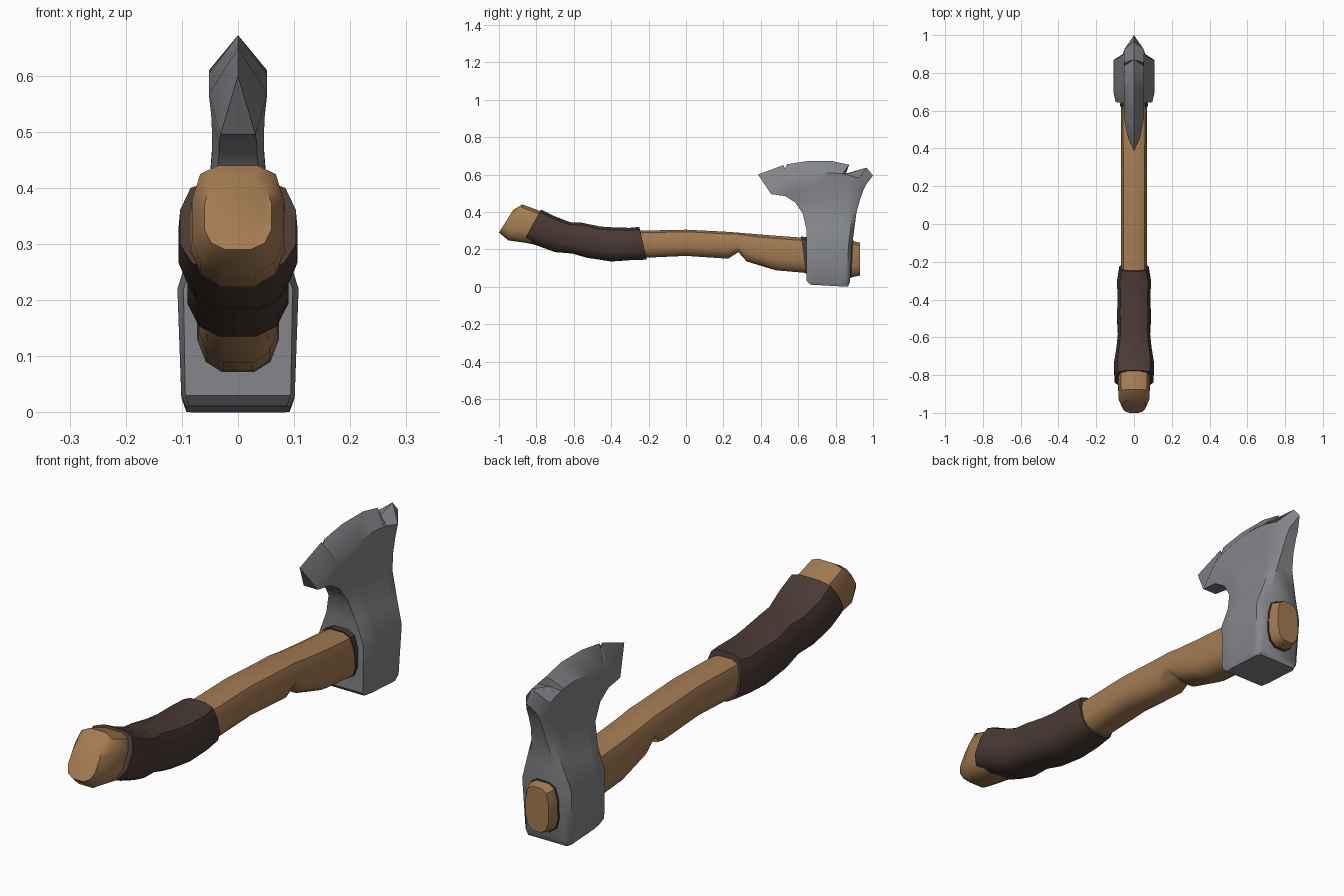
import bpy, bmesh, math


def material(name, rgb):
    m = bpy.data.materials.new(name)
    m.diffuse_color = (*rgb, 1)
    return m


WOOD = material("wood", (0.37, 0.20, 0.085))
WRAP = material("dark leather", (0.068, 0.042, 0.035))
STEEL = material("steel", (0.23, 0.24, 0.255))


def finish(bm, name, mat, angle):
    bmesh.ops.remove_doubles(bm, verts=bm.verts, dist=0.0005)
    bmesh.ops.recalc_face_normals(bm, faces=bm.faces)
    mesh = bpy.data.meshes.new(name)
    bm.to_mesh(mesh)
    bm.free()
    obj = bpy.data.objects.new(name, mesh)
    bpy.context.collection.objects.link(obj)
    mesh.materials.append(mat)
    bpy.ops.object.select_all(action='DESELECT')
    obj.select_set(True)
    bpy.context.view_layer.objects.active = obj
    bpy.ops.object.shade_smooth_by_angle(angle=math.radians(angle))
    return obj


# Cross-section, clockwise from top: (width fraction, 0 = bottom .. 1 = top)
HALF = [(0.42, 1.0), (0.82, 0.92), (1.0, 0.68), (1.0, 0.30), (0.80, 0.10), (0.38, 0.0)]
SECTION = HALF + [(-w, h) for w, h in reversed(HALF)]


def loft(name, mat, stations, angle=40):
    """Each station: top (y, z), bottom (y, z), half width."""
    bm = bmesh.new()
    rings = []
    for (ty, tz), (by, bz), w in stations:
        rings.append([bm.verts.new((w * a, by + (ty - by) * h, bz + (tz - bz) * h))
                      for a, h in SECTION])
    n = len(SECTION)
    for r, s in zip(rings, rings[1:]):
        for i in range(n):
            j = (i + 1) % n
            bm.faces.new((r[i], r[j], s[j], s[i]))
    bm.faces.new(rings[0])
    bm.faces.new(rings[-1])
    return finish(bm, name, mat, angle)


# Curved wooden handle with knob, belly notch and thick neck
loft("handle", WOOD, [
    ((-0.925, 0.41), (-1.0, 0.29), 0.06),
    ((-0.875, 0.44), (-0.95, 0.248), 0.082),
    ((-0.78, 0.405), (-0.86, 0.235), 0.085),
    ((-0.60, 0.33), (-0.68, 0.20), 0.075),
    ((-0.45, 0.30), (-0.48, 0.17), 0.07),
    ((-0.24, 0.30), (-0.22, 0.155), 0.068),
    ((0.0, 0.305), (0.0, 0.165), 0.068),
    ((0.20, 0.295), (0.225, 0.15), 0.068),
    ((0.27, 0.29), (0.28, 0.185), 0.068),
    ((0.33, 0.285), (0.325, 0.135), 0.068),
    ((0.45, 0.275), (0.48, 0.088), 0.07),
    ((0.63, 0.262), (0.63, 0.075), 0.07),
    ((0.90, 0.243), (0.88, 0.05), 0.062),
    ((0.93, 0.235), (0.93, 0.06), 0.05),
])

# Lumpy leather wrap on the grip
loft("grip_wrap", WRAP, [
    ((-0.775, 0.413), (-0.865, 0.25), 0.103),
    ((-0.71, 0.38), (-0.79, 0.218), 0.106),
    ((-0.62, 0.345), (-0.70, 0.185), 0.092),
    ((-0.56, 0.343), (-0.61, 0.178), 0.085),
    ((-0.46, 0.322), (-0.53, 0.155), 0.09),
    ((-0.40, 0.318), (-0.40, 0.135), 0.087),
    ((-0.30, 0.315), (-0.30, 0.142), 0.09),
    ((-0.25, 0.32), (-0.21, 0.145), 0.077),
])

# Leather packing between handle and head
loft("eye_packing", WRAP, [
    ((0.615, 0.268), (0.64, 0.072), 0.073),
    ((0.895, 0.248), (0.885, 0.046), 0.064),
])

# Axe head: rows from poll to cutting edge, shared columns along y
U = [0, 0.2, 0.25, 0.3, 0.45, 0.62, 0.75, 0.78, 0.92, 1]
# (left y, left z, right y, right z, arch, half thickness, front edge, back edge)
ROWS = [
    (0.665, 0.015, 0.865, 0.004, 0.0, 0.092, 0.95, 0.92),
    (0.645, 0.03, 0.877, 0.025, 0.0, 0.101, 0.93, 0.85),
    (0.645, 0.22, 0.888, 0.22, 0.0, 0.108, 0.90, 0.72),
    (0.643, 0.31, 0.90, 0.31, 0.0, 0.080, 0.80, 0.70),
    (0.625, 0.39, 0.912, 0.40, 0.0, 0.052, 0.80, 0.70),
    (0.585, 0.45, 0.93, 0.465, 0.015, 0.046, 0.75, 0.60),
    (0.53, 0.485, 0.95, 0.52, 0.04, 0.047, 0.70, 0.50),
    (0.455, 0.495, 0.965, 0.548, 0.085, 0.052, 0.60, 0.40),
]
# Chipped cutting edge (y, z)
EDGE = [(0.385, 0.60), (0.52, 0.65), (0.53, 0.632), (0.54, 0.655), (0.65, 0.672),
        (0.78, 0.672), (0.872, 0.652), (0.855, 0.605), (0.965, 0.637), (1.0, 0.595)]

bm = bmesh.new()
grid = {}
for side in (-1, 1):
    for r, (y0, z0, y1, z1, arch, t, f, b) in enumerate(ROWS):
        for c, u in enumerate(U):
            k = f if c == 0 else b if c == len(U) - 1 else 1
            z = z0 + (z1 - z0) * u + arch * max(0, math.sin(math.pi * u)) ** 0.6
            grid[side, r, c] = bm.verts.new((side * t * k, y0 + (y1 - y0) * u, z))
    for c, (y, z) in enumerate(EDGE):
        grid[side, len(ROWS), c] = bm.verts.new((0, y, z))
last = len(U) - 1
for r in range(len(ROWS)):
    for side in (-1, 1):
        for c in range(last):
            bm.faces.new((grid[side, r, c], grid[side, r, c + 1],
                          grid[side, r + 1, c + 1], grid[side, r + 1, c]))
    for c in (0, last):
        bm.faces.new((grid[-1, r, c], grid[1, r, c], grid[1, r + 1, c], grid[-1, r + 1, c]))
for c in range(last):
    bm.faces.new((grid[-1, 0, c], grid[-1, 0, c + 1], grid[1, 0, c + 1], grid[1, 0, c]))
low = min(v.co.z for v in bm.verts)
for v in bm.verts:
    if v.co.z < 0.02:
        v.co.z -= low
finish(bm, "axe_head", STEEL, 40)
